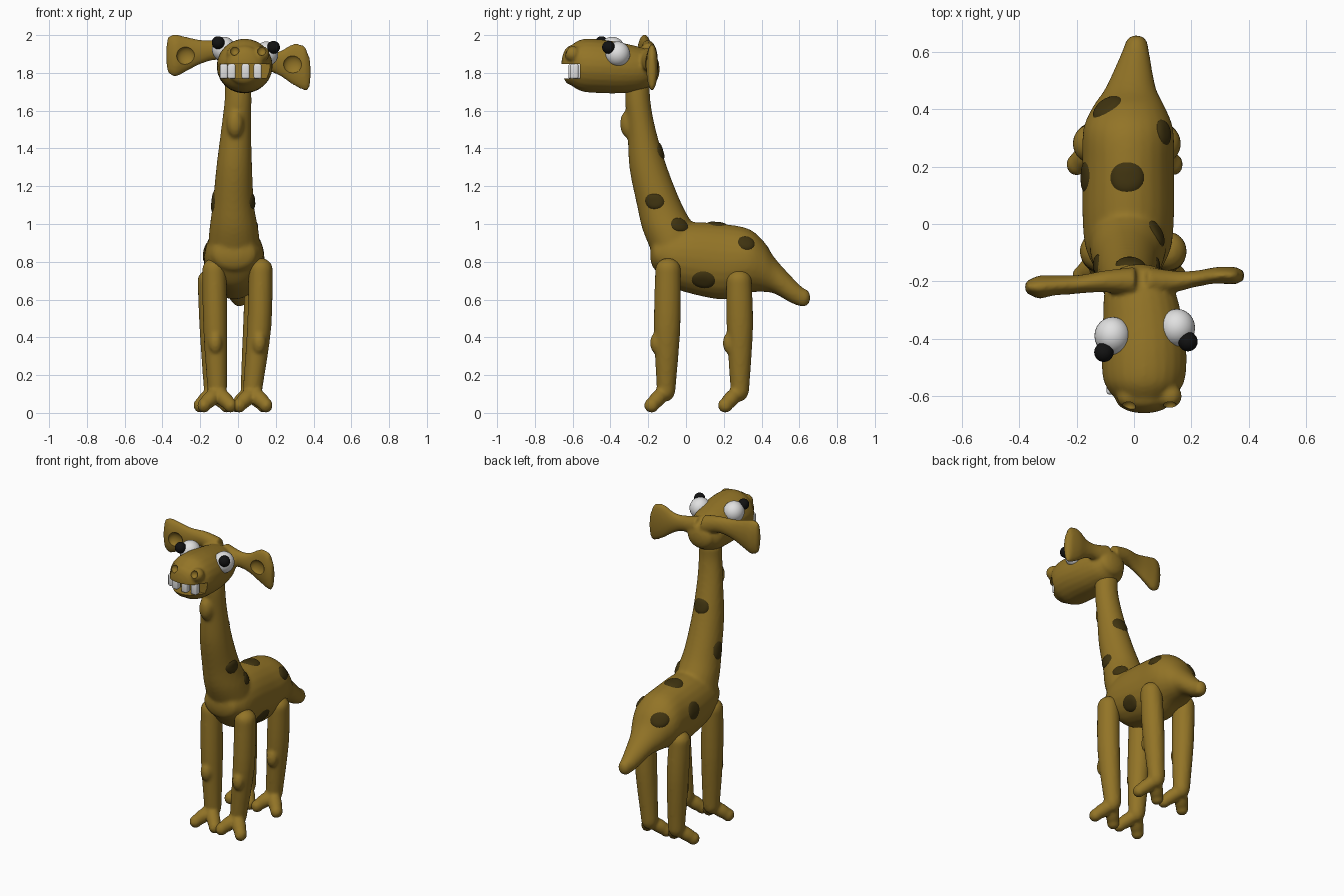
import bpy, bmesh, math
from mathutils import Vector, Matrix
from mathutils.bvhtree import BVHTree

default = bpy.data.objects.get("Cube")
if default:
    bpy.data.objects.remove(default, do_unlink=True)


def material(name, rgb):
    mat = bpy.data.materials.new(name)
    mat.use_nodes = True
    mat.diffuse_color = (*rgb, 1)
    mat.node_tree.nodes["Principled BSDF"].inputs["Base Color"].default_value = (*rgb, 1)
    return mat


GOLD = material("golden clay", (0.29, 0.175, 0.02))
BROWN = material("dark brown spots", (0.05, 0.033, 0.005))
WHITE = material("white", (0.75, 0.75, 0.75))
BLACK = material("black", (0.006, 0.006, 0.006))


def spline(a, b, c, d, t):
    return 0.5 * (2 * b + (c - a) * t + (2 * a - 5 * b + 4 * c - d) * t * t
                  + (3 * b - a - 3 * c + d) * t ** 3)


def loft(bm, axis, sections, start, end, sides=24, steps=5):
    """Elliptical sections (x, y, z, radius, radius) joined along an axis, with domed ends."""
    keys = [Vector(s) for s in sections]
    padded = [keys[0]] + keys + [keys[-1]]
    rows = []
    for i in range(len(keys) - 1):
        rows += [spline(*padded[i:i + 4], k / steps) for k in range(steps)]
    rows.append(keys[-1])
    way = 1 if keys[-1][axis] > keys[0][axis] else -1

    def dome(row, height):
        caps = []
        for k in range(1, 6):
            angle = k * math.pi / 11
            cap = row.copy()
            cap[3] *= math.cos(angle)
            cap[4] *= math.cos(angle)
            cap[axis] += height * math.sin(angle)
            caps.append(cap)
        return caps

    rows = dome(rows[0], -way * start)[::-1] + rows + dome(rows[-1], way * end)
    across = [i for i in range(3) if i != axis]
    rings = []
    for row in rows:
        ring = []
        for k in range(sides):
            angle = 2 * math.pi * k / sides
            p = Vector(row[:3])
            p[across[0]] += row[3] * math.cos(angle)
            p[across[1]] += row[4] * math.sin(angle)
            ring.append(bm.verts.new(p))
        rings.append(ring)
    faces = [bm.faces.new(rings[0]), bm.faces.new(rings[-1][::-1])]
    for low, high in zip(rings, rings[1:]):
        for k in range(sides):
            n = (k + 1) % sides
            faces.append(bm.faces.new((low[k], high[k], high[n], low[n])))
    bmesh.ops.recalc_face_normals(bm, faces=faces)


def blob(bm, center, radii, toward=(0, 0, 1)):
    """Ellipsoid whose third radius points along a direction."""
    turn = Vector(toward).to_track_quat("Z", "Y").to_matrix().to_4x4()
    matrix = Matrix.Translation(center) @ turn @ Matrix.Diagonal((*radii, 1))
    bmesh.ops.create_uvsphere(bm, u_segments=24, v_segments=16, radius=1, matrix=matrix)


def finish(name, bm, mat=None):
    mesh = bpy.data.meshes.new(name)
    bm.to_mesh(mesh)
    bm.free()
    obj = bpy.data.objects.new(name, mesh)
    bpy.context.scene.collection.objects.link(obj)
    if mat:
        mesh.materials.append(mat)
    mesh.shade_smooth()
    return obj


def bake(obj):
    graph = bpy.context.evaluated_depsgraph_get()
    mesh = bpy.data.meshes.new_from_object(obj.evaluated_get(graph))
    obj.modifiers.clear()
    obj.data = mesh
    mesh.materials.clear()
    mesh.materials.append(GOLD)
    mesh.shade_smooth()
    mesh.set_sharp_from_angle(angle=math.radians(50))


def clay(name, bm, voxel=0.011, rounds=4):
    """Fuse overlapping parts into one soft skin."""
    obj = finish(name, bm, GOLD)
    fuse = obj.modifiers.new("fuse", "REMESH")
    fuse.mode = "VOXEL"
    fuse.voxel_size = voxel
    soften = obj.modifiers.new("soften", "SMOOTH")
    soften.factor = 0.5
    soften.iterations = rounds
    bake(obj)
    return obj


# Neck, body and tail
bm = bmesh.new()
loft(bm, 2, [(0, -.255, 1.74, .07, .065), (0, -.255, 1.65, .072, .067),
             (-.01, -.235, 1.5, .08, .075), (-.02, -.2, 1.3, .095, .1),
             (-.025, -.14, 1.1, .11, .12), (-.022, -.09, .97, .13, .14),
             (-.02, -.05, .85, .14, .13)], .02, .05)
loft(bm, 1, [(-.02, -.15, .84, .12, .09), (-.02, -.08, .83, .15, .16),
             (-.02, .03, .82, .16, .19), (-.02, .2, .8, .16, .2),
             (-.02, .33, .805, .157, .17), (-.018, .41, .775, .125, .135),
             (-.012, .47, .725, .09, .095), (0, .56, .65, .06, .07),
             (.008, .62, .61, .042, .05)], .04, .04)
blob(bm, (-.015, -.305, 1.53), (.045, .045, .075))
body = clay("body_and_neck", bm, rounds=8)

# Legs: top, middle and ankle positions, then the foot with two toes
LEGS = {
    "front_left_leg": [(.12, -.095, .76), (.112, -.1, .45), (.078, -.105, .13)],
    "front_right_leg": [(-.125, -.095, .76), (-.12, -.1, .45), (-.11, -.105, .13)],
    "back_left_leg": [(.1, .28, .7), (.09, .285, .45), (.065, .285, .13)],
    "back_right_leg": [(-.15, .28, .7), (-.14, .285, .45), (-.13, .285, .13)],
}
for name, (top, middle, ankle) in LEGS.items():
    bm = bmesh.new()
    loft(bm, 2, [(*top, .064, .068), (*middle, .064, .07), (*ankle, .052, .05)], .06, .07)
    blob(bm, Vector(middle) + Vector((0, -.06, -.08)), (.036, .03, .055))
    for side in (-1, 1):
        reach = Vector((side * .07, -.065, -.07))
        start = Vector(ankle) + Vector((0, -.012, -.02))
        blob(bm, start + reach * .5, (.042, .042, .085), reach)
        blob(bm, start + reach, (.036, .04, .04))
    clay(name, bm)

# Head with ears
bm = bmesh.new()
loft(bm, 1, [(.035, -.61, 1.84, .1, .105), (.035, -.55, 1.84, .14, .138),
             (.035, -.45, 1.835, .148, .142), (.03, -.33, 1.825, .138, .132),
             (.02, -.23, 1.82, .122, .112), (.02, -.18, 1.82, .09, .08)], .05, .04)
loft(bm, 0, [(.05, -.2, 1.87, .05, .065), (.15, -.2, 1.86, .036, .05),
             (.22, -.19, 1.85, .028, .065), (.29, -.18, 1.845, .03, .108),
             (.35, -.18, 1.825, .03, .118), (.37, -.18, 1.805, .022, .095)], .01, .015)
loft(bm, 0, [(0, -.2, 1.89, .05, .065), (-.1, -.2, 1.92, .038, .052),
             (-.19, -.21, 1.912, .032, .062), (-.27, -.215, 1.9, .036, .09),
             (-.33, -.22, 1.892, .04, .112), (-.365, -.22, 1.895, .025, .1)], .01, .015)
for x in (-.018, .125):
    blob(bm, (x, -.6, 1.9), (.042, .042, .042))
head = clay("head_and_ears", bm, voxel=.009)

# Carve the mouth, nostrils and ear hollows
bm = bmesh.new()
bmesh.ops.create_cube(bm, matrix=Matrix.Translation((.03, -.66, 1.808))
                      @ Matrix.Diagonal((.5, .2, .076, 1)))
for x in (-.018, .125):
    blob(bm, (x, -.638, 1.918), (.024, .024, .026))
blob(bm, (-.275, -.26, 1.89), (.05, .034, .05))
blob(bm, (.29, -.22, 1.845), (.05, .03, .05))
cutter = finish("carving_helper", bm)
cutter.hide_render = True
carve = head.modifiers.new("carve", "BOOLEAN")
carve.operation = "DIFFERENCE"
carve.solver = "EXACT"
carve.object = cutter
bake(head)
bpy.data.objects.remove(cutter, do_unlink=True)

# Teeth
bm = bmesh.new()
for x, y in ((-.075, -.572), (-.034, -.592), (.04, -.6), (.104, -.592)):
    bmesh.ops.create_cube(bm, matrix=Matrix.Translation((x, y, 1.808))
                          @ Matrix.Diagonal((.042, .045, .078, 1)))
bmesh.ops.bevel(bm, geom=bm.edges[:], offset=.01, segments=3, affect="EDGES", profile=.5)
finish("teeth", bm, WHITE)

# Eyes
EYES = {"left": [(.15, -.362, 1.9), (.188, -.41, 1.935)],
        "right": [(-.075, -.39, 1.925), (-.105, -.447, 1.96)]}
for side, (ball, pupil) in EYES.items():
    bm = bmesh.new()
    blob(bm, ball, (.063, .066, .066))
    finish(side + "_eye", bm, WHITE)
    bm = bmesh.new()
    blob(bm, pupil, (.034, .034, .034))
    finish(side + "_pupil", bm, BLACK)

# Spots: thin domed patches laid onto the skin (position, width, height)
SPOTS = [((-.01, -.12, 1.39), .07, .048), ((.09, -.17, 1.12), .06, .042),
         ((-.14, -.15, 1.12), .05, .06), ((.09, -.03, 1), .055, .04),
         ((-.025, .165, 1.02), .07, .055), ((.12, .325, .91), .05, .045),
         ((.13, .09, .69), .066, .056), ((-.19, .165, .86), .055, .06),
         ((-.11, .43, .88), .065, .05)]
skin = bmesh.new()
skin.from_mesh(body.data)
tree = BVHTree.FromBMesh(skin)
skin.free()
bm = bmesh.new()
for place, width, height in SPOTS:
    center, normal, _, _ = tree.find_nearest(Vector(place))
    across = Vector((0, 0, 1)).cross(normal)
    if across.length < .3:
        across = Vector((1, 0, 0))
    across.normalize()
    up = normal.cross(across).normalized()
    rings = []
    for r in range(1, 9):
        ring = []
        for k in range(28):
            angle = 2 * math.pi * k / 28
            flat = center + (across * width * math.cos(angle) + up * height * math.sin(angle)) * r / 8
            hit, out, _, _ = tree.find_nearest(flat)
            ring.append(bm.verts.new(hit + out * (.009 - .011 * (r / 8) ** 4)))
        rings.append(ring)
    bm.faces.new(rings[0])
    for inner, outer in zip(rings, rings[1:]):
        for k in range(28):
            n = (k + 1) % 28
            bm.faces.new((inner[k], outer[k], outer[n], inner[n]))
finish("spots", bm, BROWN)
